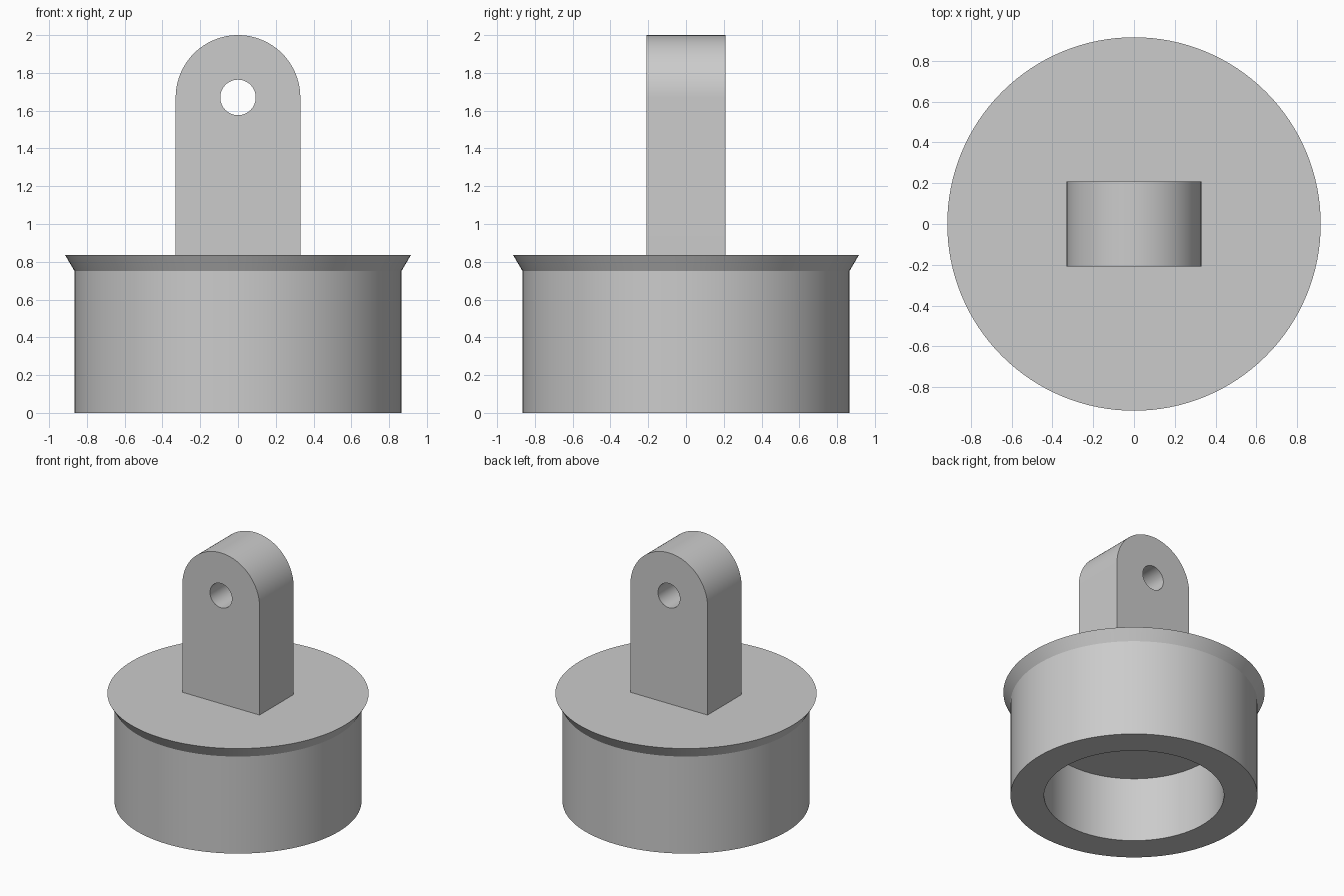
import bpy, bmesh, math

if "Cube" in bpy.data.objects:
    bpy.data.objects.remove(bpy.data.objects["Cube"])

grey = bpy.data.materials.new("plain grey")
grey.diffuse_color = (0.6, 0.6, 0.6, 1)
grey.use_nodes = True
grey.node_tree.nodes["Principled BSDF"].inputs["Base Color"].default_value = grey.diffuse_color


def finish(bm, name):
    bmesh.ops.recalc_face_normals(bm, faces=bm.faces)
    mesh = bpy.data.meshes.new(name)
    bm.to_mesh(mesh)
    bm.free()
    mesh.materials.append(grey)
    obj = bpy.data.objects.new(name, mesh)
    bpy.context.collection.objects.link(obj)
    bpy.ops.object.select_all(action='DESELECT')
    obj.select_set(True)
    bpy.context.view_layer.objects.active = obj
    bpy.ops.object.shade_smooth_by_angle(angle=math.radians(25))
    return obj


# Plug body: hollow underside, straight wall and flared rim, turned on z
SEG = 128
profile = [(0, 0.5), (0.63, 0.5), (0.63, 0), (0.865, 0),
           (0.865, 0.75), (0.915, 0.835), (0, 0.835)]
bm = bmesh.new()
verts = [bm.verts.new((r, 0, z)) for r, z in profile]
edges = [bm.edges.new(pair) for pair in zip(verts, verts[1:])]
bmesh.ops.spin(bm, geom=verts + edges, cent=(0, 0, 0), axis=(0, 0, 1),
               angle=math.tau, steps=SEG, use_duplicate=False)
bmesh.ops.remove_doubles(bm, verts=bm.verts, dist=1e-4)
finish(bm, "plug_body")

# Lug: round-topped plate with a pin hole through it
HALF_W, HALF_D, BASE_Z, PIN_Z, PIN_R, ARC = 0.33, 0.208, 0.835, 1.67, 0.094, 48


def ring(bm, points):
    vs = [bm.verts.new((x, -HALF_D, z)) for x, z in points]
    return [bm.edges.new((v, vs[(i + 1) % len(vs)])) for i, v in enumerate(vs)]


outline = [(-HALF_W, BASE_Z), (HALF_W, BASE_Z)]
outline += [(HALF_W * math.cos(math.pi * i / ARC),
             PIN_Z + HALF_W * math.sin(math.pi * i / ARC)) for i in range(ARC + 1)]
hole = [(PIN_R * math.cos(math.tau * i / ARC),
         PIN_Z + PIN_R * math.sin(math.tau * i / ARC)) for i in range(ARC)]
bm = bmesh.new()
loops = ring(bm, outline) + ring(bm, hole)
bmesh.ops.triangle_fill(bm, edges=loops, use_beauty=True)
ext = bmesh.ops.extrude_face_region(bm, geom=bm.faces[:], use_keep_orig=True)
bmesh.ops.translate(bm, vec=(0, 2 * HALF_D, 0),
                    verts=[g for g in ext["geom"] if isinstance(g, bmesh.types.BMVert)])
finish(bm, "lug")
